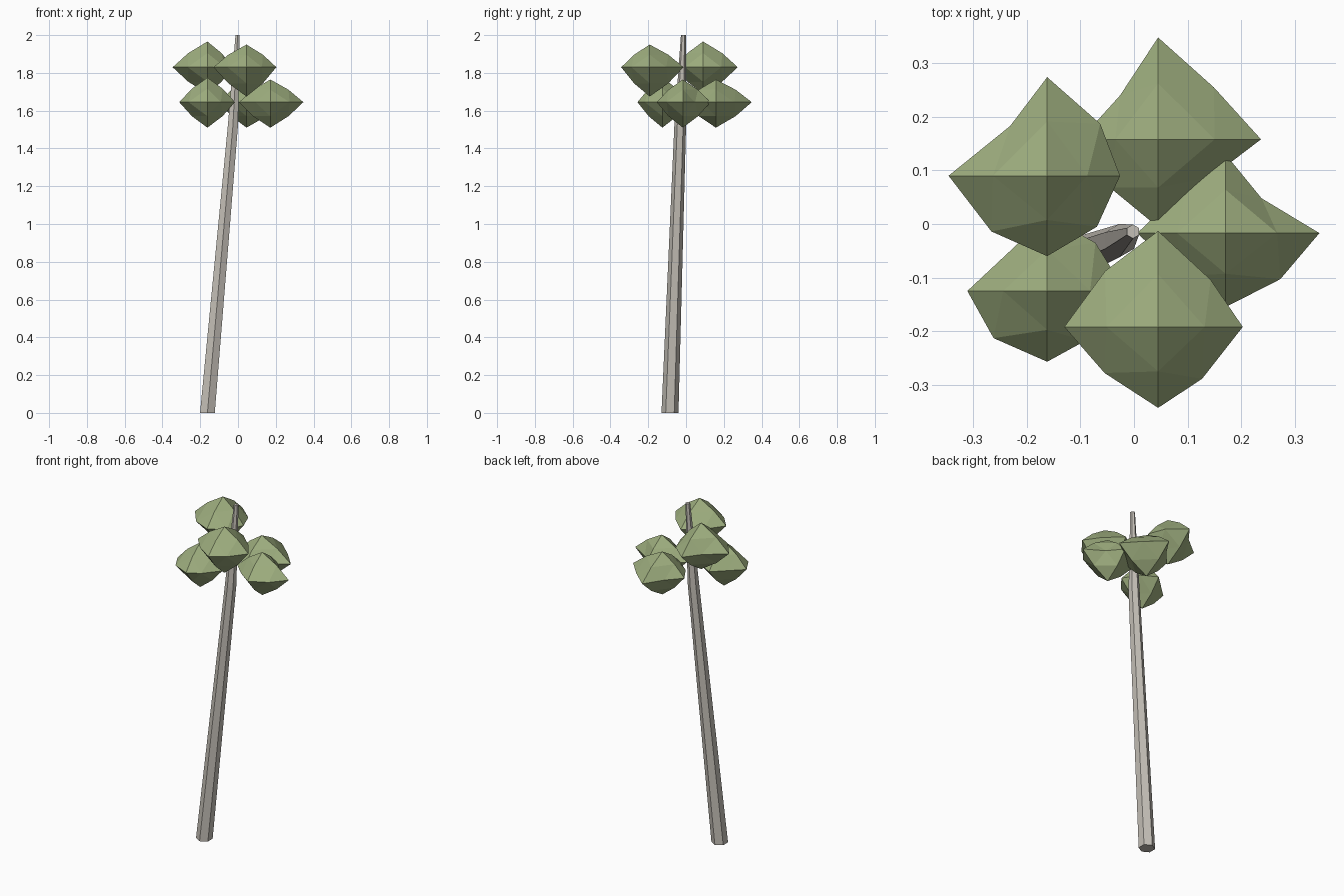
import bpy, bmesh
from math import sin, cos, pi
from itertools import product

if "Cube" in bpy.data.objects:
    bpy.data.objects.remove(bpy.data.objects["Cube"])


def material(name, rgb):
    m = bpy.data.materials.new(name)
    m.diffuse_color = (*rgb, 1)
    m.use_nodes = True
    m.node_tree.nodes["Principled BSDF"].inputs["Base Color"].default_value = m.diffuse_color
    return m


def add_object(name, verts, faces, mat):
    mesh = bpy.data.meshes.new(name)
    mesh.from_pydata(verts, [], faces)
    bm = bmesh.new()
    bm.from_mesh(mesh)
    bmesh.ops.recalc_face_normals(bm, faces=bm.faces)
    bm.to_mesh(mesh)
    bm.free()
    mesh.materials.append(mat)
    ob = bpy.data.objects.new(name, mesh)
    bpy.context.collection.objects.link(ob)
    return ob


bark = material("bark", (0.55, 0.52, 0.47))
foliage = material("foliage", (0.34, 0.42, 0.21))

# Leaning six-sided trunk, bent at the crown: (x, y, z, radius)
rings = [(-0.162, -0.085, 0, 0.045), (-0.027, -0.031, 1.52, 0.031),
         (-0.002, -0.014, 2.0, 0.013)]
N = 6
verts = [(x + r * sin(2 * pi * i / N), y + r * cos(2 * pi * i / N), z)
         for x, y, z, r in rings for i in range(N)]
faces = [(k * N + i, k * N + (i + 1) % N, (k + 1) * N + (i + 1) % N, (k + 1) * N + i)
         for k in range(len(rings) - 1) for i in range(N)]
faces += [tuple(range(N)), tuple(range(2 * N, 3 * N))]
add_object("trunk", verts, faces, bark)


def leaf_clump(name, centre, reach, corners):
    """Octahedron with each face split in four.
    reach: -x, +x, -y, +y, -z, +z; corners: xy offsets of the four level midpoints."""
    verts, index, faces = [], {}, []

    def vert(d):
        if d not in index:
            if d[2] == 0 and d[0] and d[1]:
                p = (*[c for c in corners if c[0] * d[0] > 0 and c[1] * d[1] > 0][0], 0)
            else:
                k = 0.55 if sum(map(abs, d)) == 2 else 1
                p = [k * d[a] * reach[2 * a + (d[a] > 0)] for a in range(3)]
            index[d] = len(verts)
            verts.append([c + q for c, q in zip(centre, p)])
        return index[d]

    for sx, sy, sz in product((-1, 1), repeat=3):
        x, y, z = vert((sx, 0, 0)), vert((0, sy, 0)), vert((0, 0, sz))
        xy, yz, xz = vert((sx, sy, 0)), vert((0, sy, sz)), vert((sx, 0, sz))
        faces += [(x, xy, xz), (y, yz, xy), (z, xz, yz), (xy, yz, xz)]
    add_object(name, verts, faces, foliage)


# Two upper clumps
leaf_clump("leaf_clump_upper_back", (-0.162, 0.09, 1.83),
           (0.184, 0.136, 0.15, 0.184, 0.14, 0.136),
           [(-0.069, 0.093), (0.099, 0.097), (-0.104, -0.104), (0.093, -0.095)])
leaf_clump("leaf_clump_upper_front", (0.045, -0.192, 1.83),
           (0.175, 0.158, 0.151, 0.179, 0.155, 0.12),
           [(-0.099, 0.104), (0.098, 0.088), (-0.1, -0.086), (0.082, -0.097)])
# Three lower clumps
leaf_clump("leaf_clump_lower_back", (0.045, 0.158, 1.645),
           (0.145, 0.192, 0.164, 0.19, 0.135, 0.12),
           [(-0.071, 0.082), (0.104, 0.097), (-0.09, -0.09), (0.1, -0.07)])
leaf_clump("leaf_clump_lower_right", (0.171, -0.017, 1.645),
           (0.165, 0.175, 0.138, 0.147, 0.135, 0.12),
           [(-0.073, 0.088), (0.067, 0.065), (-0.08, -0.08), (0.102, -0.086)])
leaf_clump("leaf_clump_lower_left", (-0.162, -0.125, 1.645),
           (0.149, 0.146, 0.132, 0.14, 0.135, 0.13),
           [(-0.071, 0.073), (0.09, 0.09), (-0.1, -0.088), (0.071, -0.093)])
